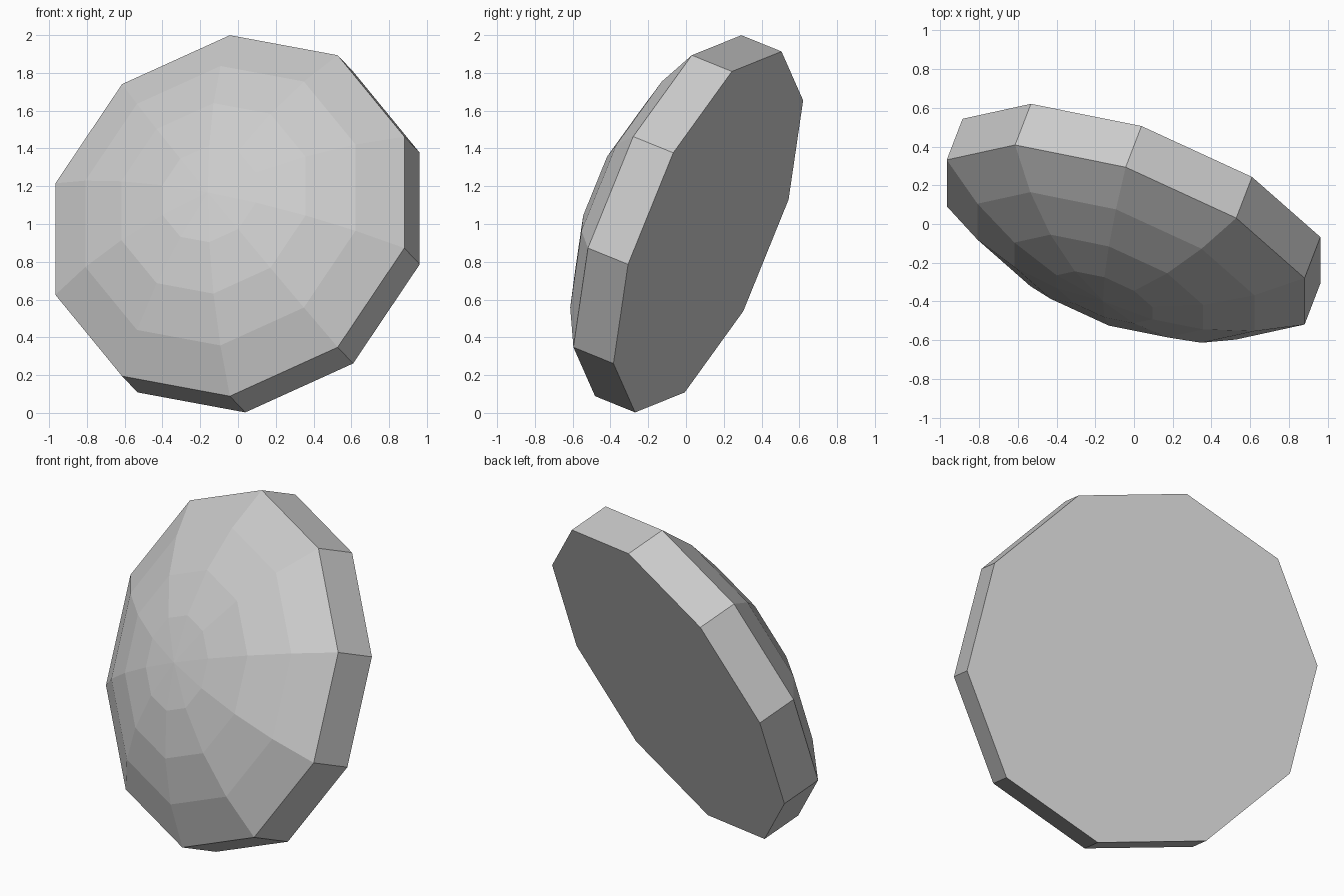
import bpy
import bmesh
from math import asin, cos, sin, tau
from mathutils import Matrix, Vector

cube = bpy.data.objects.get("Cube")
if cube:
    bpy.data.objects.remove(cube, do_unlink=True)

SIDES = 10          # facets around the disc
RINGS = 4           # bands from rim to dome tip
RADIUS = 1.031      # disc radius
CURVE = 1.7         # radius of the dome's sphere
THICK = 0.243       # depth of the straight rim
CENTRE = Vector((-0.043, -0.094, 1.044))

# Plain grey stone
grey = bpy.data.materials.new("plain_grey")
grey.use_nodes = True
colour = (0.6, 0.6, 0.6, 1)
grey.diffuse_color = colour
grey.node_tree.nodes["Principled BSDF"].inputs["Base Color"].default_value = colour

# Half profile: dome tip, dome arc, then the straight rim
cap = asin(RADIUS / CURVE)
profile = [(CURVE * sin(cap * i / RINGS), CURVE * (cos(cap * i / RINGS) - cos(cap)))
           for i in range(RINGS + 1)]
profile.append((RADIUS, -THICK))

# Turn the profile round the dome axis
bm = bmesh.new()
verts = [bm.verts.new((0, r, h)) for r, h in profile]
edges = [bm.edges.new(pair) for pair in zip(verts, verts[1:])]
bmesh.ops.spin(bm, geom=verts + edges, cent=(0, 0, 0), axis=(0, 0, 1),
               angle=tau, steps=SIDES, use_duplicate=False)
bmesh.ops.remove_doubles(bm, verts=bm.verts[:], dist=0.001)

# Flat back closes the rim
bmesh.ops.holes_fill(bm, edges=[e for e in bm.edges if e.is_boundary], sides=0)
bmesh.ops.recalc_face_normals(bm, faces=bm.faces[:])

# Tilt the disc so the dome looks forward and up
facing = Vector((-0.336, -0.873, 0.354)).normalized()
up = Vector((0, -facing.z, facing.y)).normalized() * -1
side = up.cross(facing)
tilt = Matrix((side, up, facing)).transposed().to_4x4()
bm.transform(Matrix.Translation(CENTRE) @ tilt)

mesh = bpy.data.meshes.new("domed_disc")
bm.to_mesh(mesh)
bm.free()
mesh.materials.append(grey)
disc = bpy.data.objects.new("domed_disc", mesh)
bpy.context.collection.objects.link(disc)
